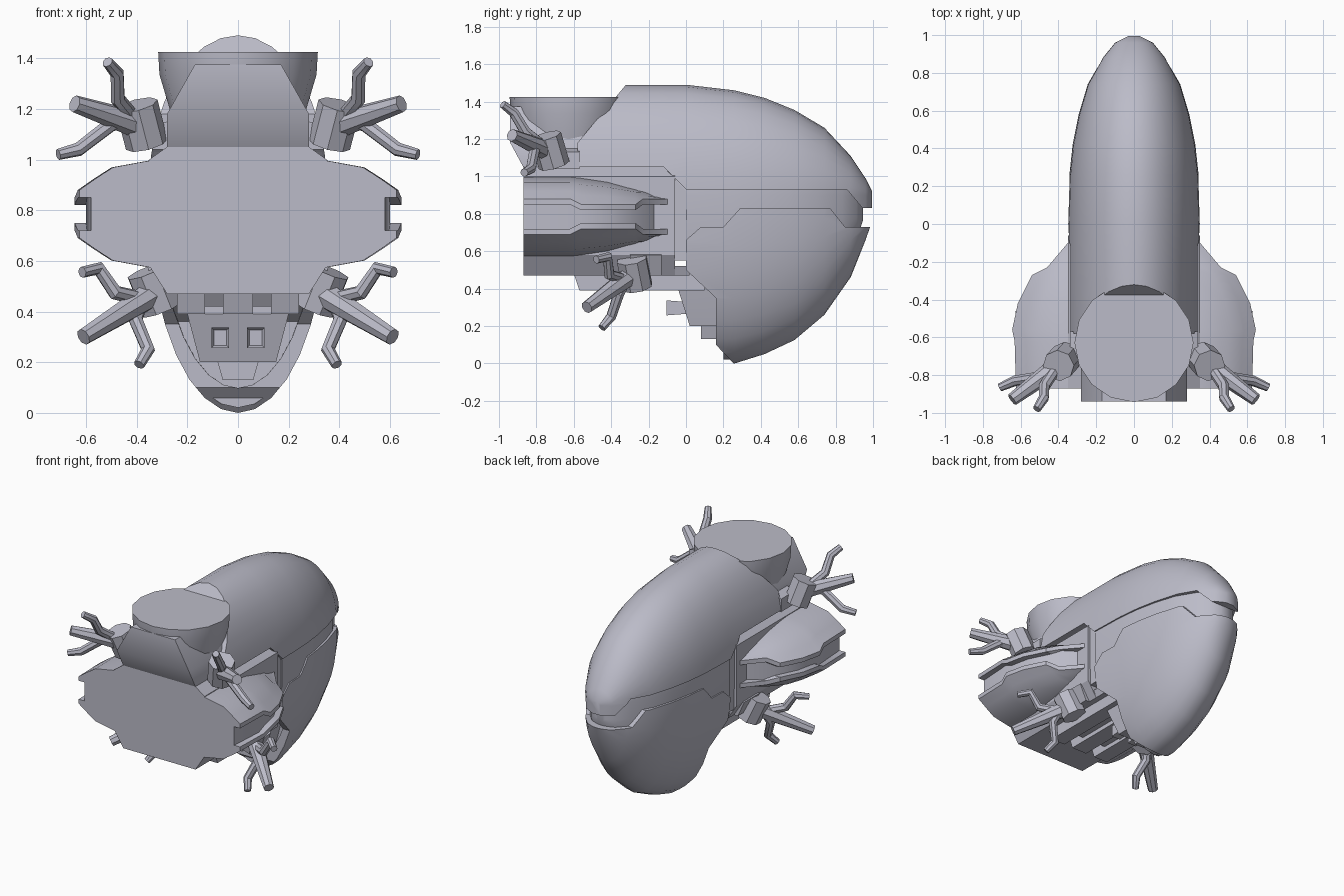
import bpy, bmesh, math
from mathutils import Vector

cube = bpy.data.objects.get("Cube")
if cube:
    bpy.data.objects.remove(cube)

grey = bpy.data.materials.new("lavender_grey")
grey.use_nodes = True
COLOUR = (0.5, 0.5, 0.58, 1)
grey.diffuse_color = COLOUR
grey.node_tree.nodes["Principled BSDF"].inputs["Base Color"].default_value = COLOUR
parts = []


def finish(name, bm):
    bmesh.ops.recalc_face_normals(bm, faces=bm.faces)
    me = bpy.data.meshes.new(name)
    bm.to_mesh(me)
    bm.free()
    me.materials.append(grey)
    ob = bpy.data.objects.new(name, me)
    bpy.context.collection.objects.link(ob)
    parts.append(ob)
    return ob


def loft(name, rings):
    """Skin closed rings of equal length and cap both ends."""
    bm = bmesh.new()
    rows = [[bm.verts.new(p) for p in r] for r in rings]
    n = len(rows[0])
    for a, b in zip(rows, rows[1:]):
        for i in range(n):
            j = (i + 1) % n
            bm.faces.new((a[i], a[j], b[j], b[i]))
    bm.faces.new(rows[0])
    bm.faces.new(rows[-1])
    return finish(name, bm)


def slab(name, profile, half):
    """Extrude a side (y, z) profile across x."""
    return loft(name, [[(x, y, z) for y, z in profile] for x in (-half, half)])


def solid(name, pts, mirror=True):
    """Convex solid through points, symmetric in x when mirrored."""
    bm = bmesh.new()
    for x, y, z in pts:
        bm.verts.new((x, y, z))
        if mirror:
            bm.verts.new((-x, y, z))
    bmesh.ops.convex_hull(bm, input=bm.verts)
    bmesh.ops.dissolve_limit(bm, angle_limit=0.01, verts=bm.verts, edges=bm.edges)
    return finish(name, bm)


def baked(ob):
    return bpy.data.meshes.new_from_object(ob.evaluated_get(bpy.context.evaluated_depsgraph_get()))


def boolean(ob, cutter, op):
    mod = ob.modifiers.new("cut", "BOOLEAN")
    mod.operation, mod.object, mod.solver = op, cutter, "EXACT"
    me = baked(ob)
    ob.modifiers.clear()
    ob.data = me
    parts.remove(cutter)
    bpy.data.objects.remove(cutter)


def tube(name, pts, radii):
    cu = bpy.data.curves.new(name, "CURVE")
    cu.dimensions = "3D"
    cu.bevel_depth, cu.bevel_resolution, cu.use_fill_caps = 1, 2, True
    sp = cu.splines.new("POLY")
    sp.points.add(len(pts) - 1)
    for p, co, r in zip(sp.points, pts, radii):
        p.co, p.radius = (*co, 1), r
    tmp = bpy.data.objects.new(name, cu)
    bpy.context.collection.objects.link(tmp)
    bpy.context.view_layer.update()
    me = baked(tmp)
    bpy.data.objects.remove(tmp)
    bm = bmesh.new()
    bm.from_mesh(me)
    return finish(name, bm)


# Rounded hull: y, half width, top, bottom
HULL = [(-.7, .35, 1.49, 0), (0, .35, 1.49, 0), (.26, .342, 1.46, .0), (.42, .325, 1.42, .05),
        (.58, .293, 1.355, .125), (.74, .245, 1.26, .26), (.88, .165, 1.11, .46),
        (.96, .1, .99, .66), (.995, .03, .92, .76)]


def hull(name, s=1.0, sy=1.0):
    rings = []
    for y, w, top, low in HULL:
        ring = []
        for base, tip, start in ((.9, top, 0), (.78, low, math.pi)):
            for i in range(17):
                a = start + math.pi * i / 16
                z = base + abs(math.sin(a)) * (tip - base)
                ring.append((w * s * math.cos(a), y * sy, .82 + (z - .82) * s))
        rings.append(ring)
    return loft(name, rings)


upper = hull("upper_shell")
boolean(upper, slab("cutter", [(-.58, 1.05), (-.58, 1.18), (-.32, 1.491), (-.2, 1.6), (1.1, 1.6),
        (1.1, .83), (.945, .83), (.86, .93), (0, .93), (-.12, 1.05)], 1), "INTERSECT")
lower = hull("lower_shell")
boolean(lower, slab("cutter", [(0, .5), (0, .66), (.08, .73), (.2, .73), (.29, .83), (.77, .83),
        (.85, .73), (1.1, .73), (1.1, -.1), (.35, -.1), (.16, .1), (.16, .35)], 1), "INTERSECT")
recess = hull("recess_cutter", .88)
boolean(recess, slab("cutter", [(-.3, .6), (.3, .6), (.3, -.1), (-.3, -.1)], 1), "INTERSECT")
boolean(lower, recess, "DIFFERENCE")
core = hull("inner_hull", .975, .95)
boolean(core, slab("cutter", [(-.1, 1.03), (0, .92), (0, .5), (.2, .36), (.2, -.1), (1.1, -.1),
        (1.1, 1.03)], 1), "INTERSECT")

# Forward body
SECTION = [(.28, .47), (.3, .52), (.35, .58), (.35, 1.0), (.28, 1.05)]
solid("forward_body", [(x, y, z) for x, z in SECTION for y in (-.87, -.06)])
solid("body_floor", [(x, y, z) for x, z in ((.28, .47), (.3, .52)) for y in (-.87, .02)])
solid("neck_block", [(x, y, z) for x, z in ((.33, .55), (.335, .98)) for y in (-.3, .04)])

# Side wings: y, half width, dome height, rim edge offset
WING = [(-.87, .625, .215, .065), (-.62, .632, .215, .065), (-.56, .645, .208, .035),
        (-.42, .615, .19, .035), (-.27, .54, .155, .035), (-.23, .46, .145, .065), (-.1, .35, .1, .065)]
MID = .785
for name, s in (("upper_wing", 1), ("lower_wing", -1)):
    rings = []
    for y, w, h, g in WING:
        r = g + .03
        half = [(w - .05, g), (w, g), (w, r)]
        half += [(w * k, r + (h - r) * f) for k, f in ((.905, .35), (.79, .74), (.54, .98))]
        ring = half + [(-x, z) for x, z in reversed(half)]
        rings.append([(x, y, MID + s * z) for x, z in ring])
    loft(name, rings)
solid("wing_core", [(w - .045, min(y, -.14), MID + s * .07) for y, w, h, g in WING for s in (1, -1)])

# Head block and round dish
solid("head_block", [(.28, -.87, 1.05), (.28, -.94, 1.18), (.17, -.94, 1.375),
                     (.28, -.4, 1.05), (.28, -.4, 1.18), (.17, -.4, 1.375)])
loft("dish", [[(r * math.cos(math.tau * i / 16), -.628 + r * math.sin(math.tau * i / 16), z)
               for i in range(16)] for r, z in ((.24, 1.1), (.31, 1.335), (.315, 1.425))])

# Underside keel strips and chin
for name, a, b in (("keel_centre", -.06, .06), ("keel_left", .13, .24), ("keel_right", -.24, -.13)):
    solid(name, [(x, y, z) for x in (a, b) for y, z in
                 ((-.6, .48), (-.57, .39), (.1, .39), (.1, .48))], False)
solid("keel_plate", [(x, y, z) for x in (.24,) for y, z in
                     ((-.5, .48), (-.46, .42), (.1, .42), (.1, .48))])
solid("chin_plate", [(.2, -.04, .39), (.15, .02, .2), (.2, .25, .39), (.15, .25, .2), (.21, .1, .48)])
solid("chin_tab", [(.08, .08, .2), (.06, .08, .13), (.08, .25, .2), (.06, .25, .13)])

for side, s in (("left", 1), ("right", -1)):
    # Square chin ports with sunk faces
    bm = bmesh.new()
    bmesh.ops.create_cube(bm, size=1)
    for v in bm.verts:
        v.co = (s * .07 + v.co.x * .07, -.04 + v.co.y * .13, .297 + v.co.z * (.07 - .02 * v.co.y))
    bm.normal_update()
    front = min(bm.faces, key=lambda f: f.calc_center_median().y)
    bmesh.ops.inset_region(bm, faces=[front], thickness=.014)
    bmesh.ops.translate(bm, verts=front.verts, vec=(0, .02, 0))
    finish(side + "_chin_port", bm)

    # Claw arms: socket ends, then straight, raised and lowered fingers
    ARMS = {
        "upper": [((.36, -.705, 1.06), (.40, -.75, 1.215)),
                  [(.39, -.74, 1.135), (.645, -.93, 1.22)],
                  [(.41, -.76, 1.16), (.475, -.86, 1.24), (.477, -.92, 1.34), (.515, -.98, 1.385)],
                  [(.42, -.76, 1.16), (.50, -.81, 1.14), (.63, -.83, 1.04), (.71, -.865, 1.02)]],
        "lower": [((.30, -.26, .41), (.36, -.29, .56)),
                  [(.33, -.29, .475), (.61, -.53, .30)],
                  [(.38, -.33, .45), (.485, -.41, .475), (.55, -.42, .57), (.615, -.48, .555)],
                  [(.38, -.32, .45), (.405, -.36, .37), (.355, -.40, .25), (.39, -.45, .19)]],
    }
    for level, (socket, *fingers) in ARMS.items():
        tag = level + "_" + side
        flip = lambda pts: [(s * x, y, z) for x, y, z in pts]
        tube(tag + "_arm_socket", flip(socket), (.085, .085))
        for kind, pts in zip(("straight", "raised", "lowered"), fingers):
            radii = (.055, .034) if len(pts) == 2 else (.03, .03, .028, .022)
            tube(tag + "_" + kind + "_finger", flip(pts), radii)
    solid("upper_" + side + "_mount", [(s * x, y, z) for x, z in ((.25, 1.04), (.34, 1.04), (.34, 1.13), (.25, 1.16))
                                       for y in (-.72, -.57)], False)
    solid("lower_" + side + "_mount", [(s * x, y, z) for x, z in ((.22, .47), (.31, .47), (.36, .58), (.25, .6))
                                       for y in (-.3, -.13)], False)

# Smooth shading with crisp edges
bpy.ops.object.select_all(action="DESELECT")
for ob in parts:
    ob.select_set(True)
bpy.context.view_layer.objects.active = parts[0]
bpy.ops.object.shade_smooth_by_angle(angle=math.radians(30))
